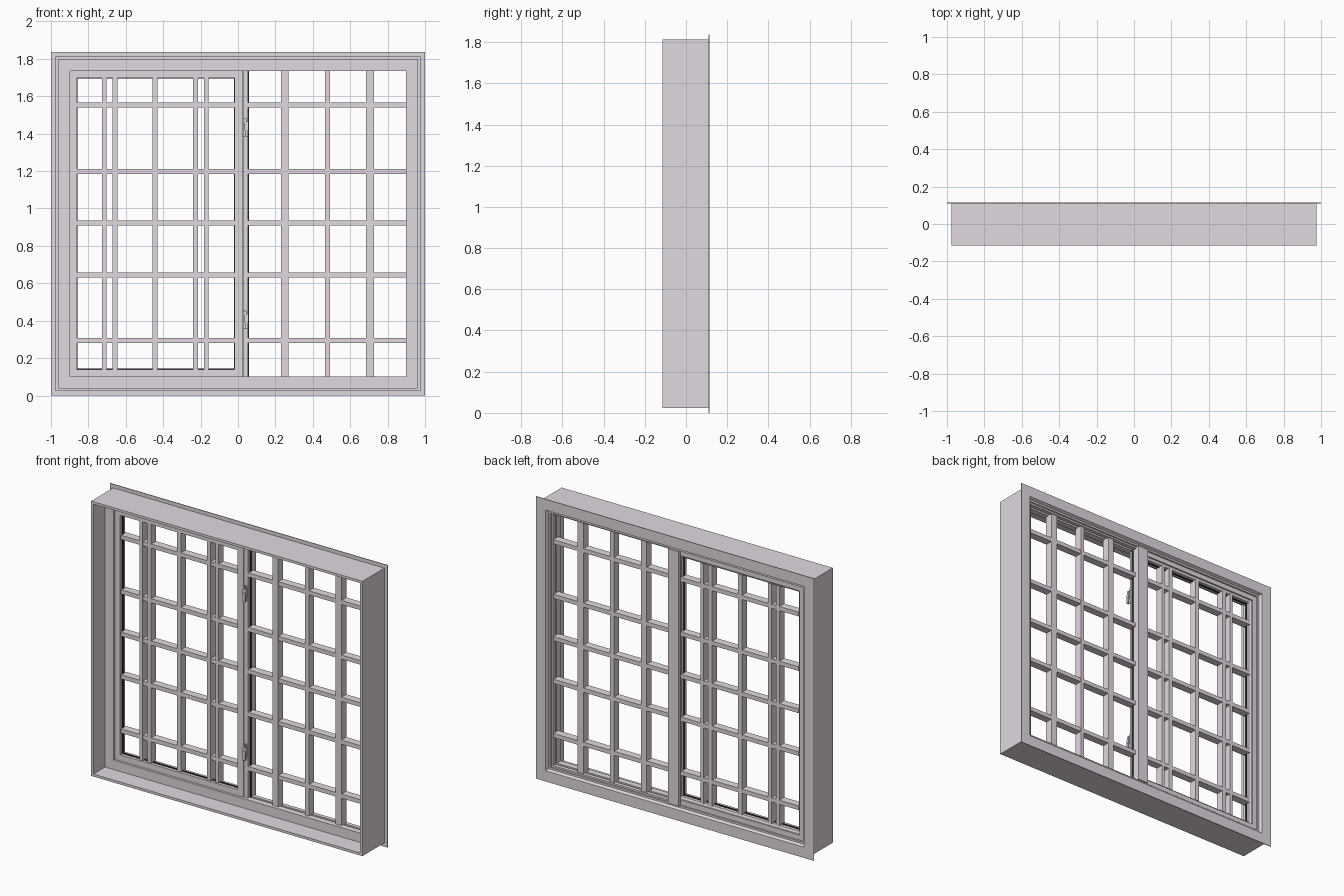
import bpy, bmesh

if "Cube" in bpy.data.objects:
    bpy.data.objects.remove(bpy.data.objects["Cube"])

def material(name, c):
    m = bpy.data.materials.new(name)
    m.diffuse_color = (*c, 1)
    m.use_nodes = True
    m.node_tree.nodes["Principled BSDF"].inputs["Base Color"].default_value = m.diffuse_color
    return m

PAINT = material("pale_mauve_paint", (0.76, 0.69, 0.75))
RUBBER = material("dark_gasket", (0.03, 0.03, 0.03))

def finish(bm, name, mat):
    bmesh.ops.recalc_face_normals(bm, faces=bm.faces)
    me = bpy.data.meshes.new(name)
    bm.to_mesh(me)
    bm.free()
    me.materials.append(mat)
    ob = bpy.data.objects.new(name, me)
    bpy.context.collection.objects.link(ob)
    return ob

def add_box(bm, x0, x1, y0, y1, z0, z1):
    r = bmesh.ops.create_cube(bm, size=1)
    for v in r["verts"]:
        v.co = ((x0 + x1) / 2 + v.co.x * (x1 - x0),
                (y0 + y1) / 2 + v.co.y * (y1 - y0),
                (z0 + z1) / 2 + v.co.z * (z1 - z0))

def boxes(name, mat, items):
    bm = bmesh.new()
    for b in items:
        add_box(bm, *b)
    return finish(bm, name, mat)

def mitred_frame(name, mat, rect, profile):
    """Sweep a closed (inset, y) profile round a rectangle with mitred corners."""
    x0, x1, z0, z1 = rect
    bm = bmesh.new()
    loops = [[bm.verts.new(p) for p in (
        (x0 + i, y, z0 + i), (x1 - i, y, z0 + i),
        (x1 - i, y, z1 - i), (x0 + i, y, z1 - i))] for i, y in profile]
    for a, b in zip(loops, loops[1:] + loops[:1]):
        for k in range(4):
            n = (k + 1) % 4
            bm.faces.new((a[k], a[n], b[n], b[k]))
    return finish(bm, name, mat)

# Outer frame: thin rear flange, deep front box, grooved jamb, stepped rear casing
mitred_frame("outer_frame", PAINT, (-1, 1, 0, 1.836), [
    (0, .115), (0, .110), (.024, .110), (.024, -.115), (.04, -.115),
    (.04, .005), (.101, .005), (.101, .045), (.088, .045), (.088, .06),
    (.101, .06), (.101, .085), (.09, .085), (.09, .097), (.078, .097),
    (.07, .115)])

# Sliding sash on the left
mitred_frame("left_sash", PAINT, (-.905, .025, .097, 1.741), [
    (0, .02), (.043, .02), (.043, .072), (.028, .078), (.028, .088), (0, .088)])
mitred_frame("left_gasket", RUBBER, (-.863, -.017, .139, 1.699), [
    (0, .04), (.005, .04), (.005, .052), (0, .052)])

# Centre mullion, with its dark seal facing the fixed pane
boxes("centre_mullion", PAINT, [
    (-.022, .054, .088, .108, .09, 1.745),
    (.026, .054, .025, .09, .09, 1.745)])
boxes("mullion_seal", RUBBER, [(.05, .058, .045, .06, .1, 1.735)])

# Deep glazing bars of each pane: (centre, half width) uprights and shared rows
ROWS = (.293, .645, .923, 1.198, 1.553)
H = .0135

def grille(name, uprights, x0, x1, z0, z1):
    items = [(x - h, x + h, .026, .078, z0, z1) for x, h in uprights]
    items += [(x0, x1, .027, .077, z - H, z + H) for z in ROWS]
    boxes(name, PAINT, items)

grille("left_bars", [(-.715, .011), (-.657, H), (-.443, H), (-.228, H), (-.17, .011)],
       -.865, -.02, .135, 1.70)
grille("right_bars", [(.25, .021), (.478, H), (.705, .021)], .045, .905, .095, 1.74)

# Two latches on the mullion
for label, z in (("lower", .4), ("upper", 1.43)):
    boxes(label + "_latch", PAINT, [
        (.028, .048, .01, .027, z - .045, z + .05),
        (.034, .057, 0, .016, z - .01, z + .035),
        (.038, .054, -.006, .006, z - .045, z + .015),
        (.032, .044, .004, .014, z + .03, z + .055)])
